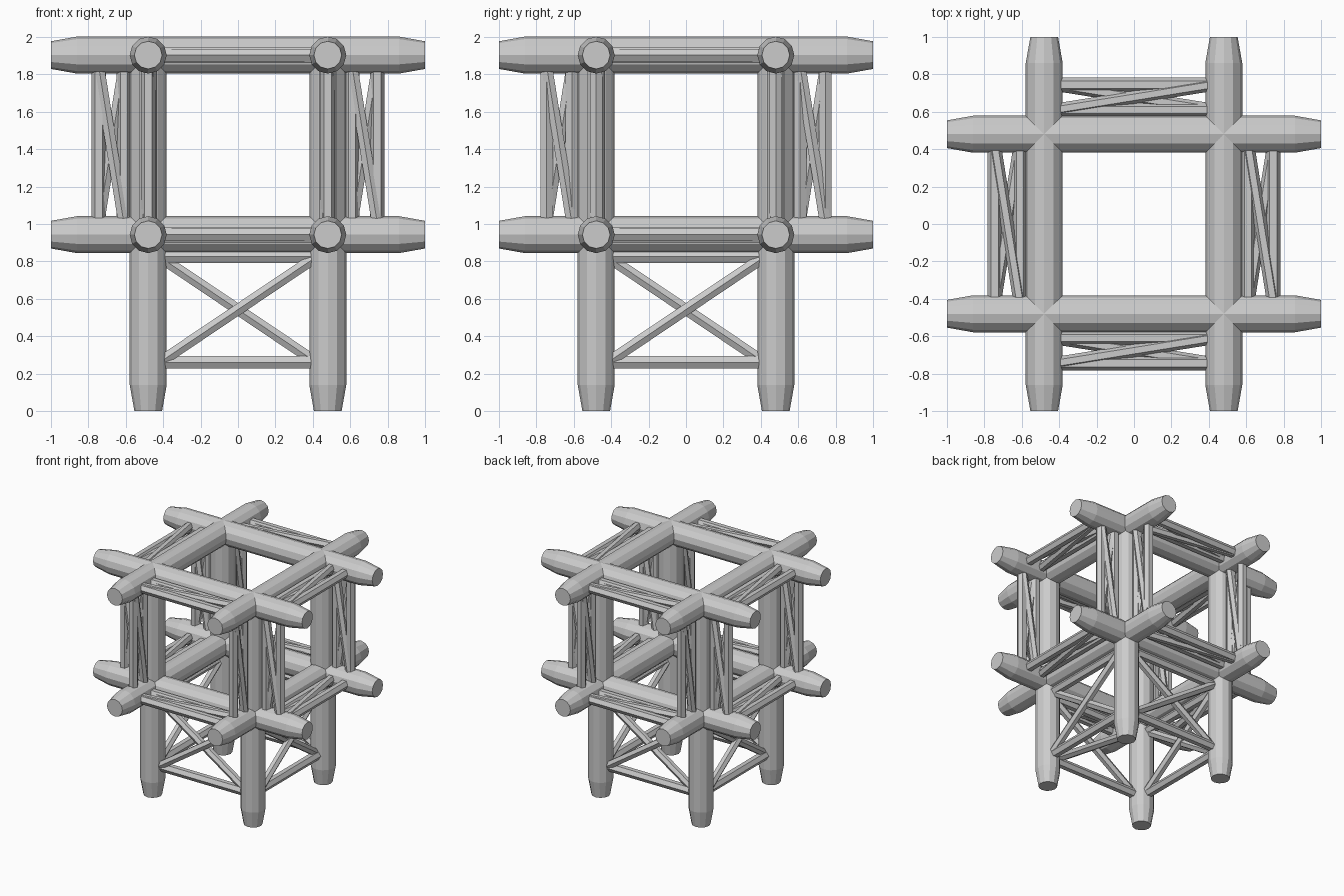
import bpy, bmesh
from mathutils import Vector, Matrix

if "Cube" in bpy.data.objects:
    bpy.data.objects.remove(bpy.data.objects["Cube"])

A = 0.48                 # beam offset from the centre
Z_LOW, Z_TOP = 0.943, 1.903
R, R_TIP, TAPER = 0.099, 0.074, 0.14


def lathe(name, start, end, rings, sides, turn=0.0):
    """Flat-faced bar from start to end; rings = [(distance, radius), ...]"""
    start, end = Vector(start), Vector(end)
    d = (end - start).normalized()
    up = Vector((0, 0, 1)) if abs(d.z) < 0.99 else Vector((0, 1, 0))
    u = d.cross(up).normalized()
    v = u.cross(d)
    bm = bmesh.new()
    loops = []
    for dist, rad in rings:
        loop = []
        for i in range(sides):
            w = Matrix.Rotation(6.2831853 * (i + turn) / sides, 2) @ Vector((rad, 0))
            loop.append(bm.verts.new(start + d * dist + u * w.x + v * w.y))
        loops.append(loop)
    for a, b in zip(loops, loops[1:]):
        for i in range(sides):
            j = (i + 1) % sides
            bm.faces.new((a[i], a[j], b[j], b[i]))
    bm.faces.new(loops[0])
    bm.faces.new(loops[-1])
    bmesh.ops.recalc_face_normals(bm, faces=bm.faces)
    me = bpy.data.meshes.new(name)
    bm.to_mesh(me)
    bm.free()
    ob = bpy.data.objects.new(name, me)
    bpy.context.collection.objects.link(ob)


def rod(name, p, q, rad=0.039):
    length = (Vector(q) - Vector(p)).length
    lathe(name, p, q, [(0, rad), (length, rad)], 6)


def brace(p, q, out, near, far):
    """Two rungs and a crossed pair between parallel bars through p and q."""
    p, q, out = Vector(p), Vector(q), Vector(out)
    along = (q - p).normalized()
    n = along.cross(out) * 0.012
    a, b = p + along * 0.06, q - along * 0.06
    rod("inner_rung", a + out * near, b + out * near)
    rod("outer_rung", a + out * far, b + out * far)
    rod("cross_brace", a + out * near + n, b + out * far + n, 0.034)
    rod("cross_brace", a + out * far - n, b + out * near - n, 0.034)


# Main beams with tapered ends
beam = [(0, R_TIP), (TAPER, R), (2 - TAPER, R), (2, R_TIP)]
for s in (-A, A):
    for z in (Z_LOW, Z_TOP):
        lathe("beam_x", (-1, s, z), (1, s, z), beam, 12)
        lathe("beam_y", (s, -1, z), (s, 1, z), beam, 12)
    for t in (-A, A):
        lathe("post", (s, t, 0), (s, t, Z_TOP),
              [(0, R_TIP), (TAPER, R), (Z_TOP, R)], 12)

# Bracing between the projecting beam ends
N, F = 0.13, 0.265
for s in (-1, 1):
    for z in (Z_LOW, Z_TOP):
        brace((-A, s * A, z), (A, s * A, z), (0, s, 0), N, F)
        brace((s * A, -A, z), (s * A, A, z), (s, 0, 0), N, F)
    for t in (-1, 1):
        brace((s * A, t * A, Z_LOW), (s * A, t * A, Z_TOP), (s, 0, 0), N, F)
        brace((s * A, t * A, Z_LOW), (s * A, t * A, Z_TOP), (0, t, 0), N, F)
    # Long bracing between the legs
    brace((-A, s * A, Z_LOW), (A, s * A, Z_LOW), (0, 0, -1), 0.118, 0.683)
    brace((s * A, -A, Z_LOW), (s * A, A, Z_LOW), (0, 0, -1), 0.118, 0.683)
